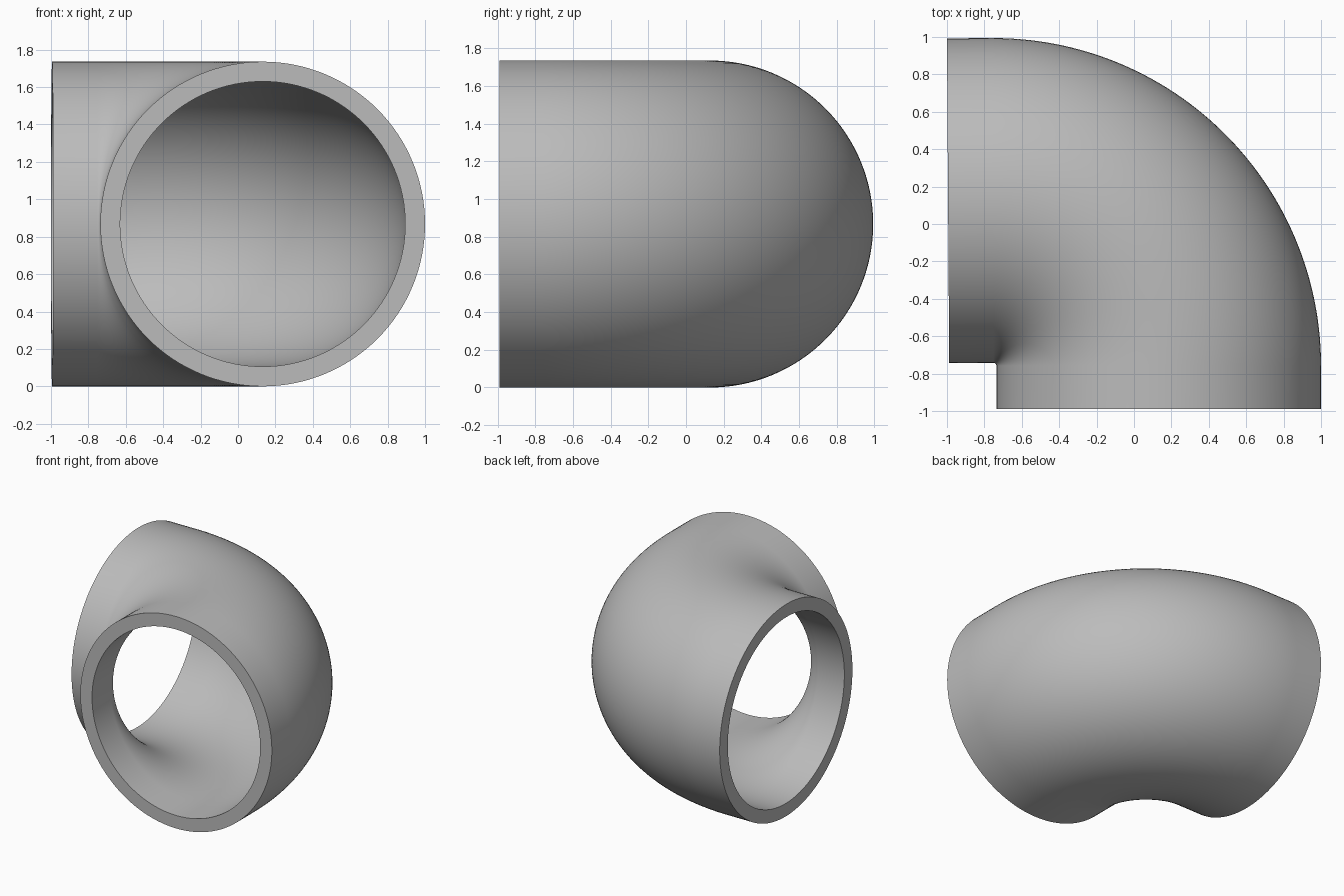
import bpy
import bmesh
import math
from mathutils import Vector

cube = bpy.data.objects.get("Cube")
if cube:
    bpy.data.objects.remove(cube, do_unlink=True)

OUTER, INNER = 0.868, 0.762      # pipe radii
BEND = 0.884                     # bend radius of the centre line
PIVOT = Vector((-0.752, -0.758, OUTER))
TURN = math.radians(90.4)
SIDES, STEPS = 128, 64
FRONT_Y, SIDE_X = -0.99, -0.994

# Plain grey material
grey = bpy.data.materials.new("plain grey")
grey.use_nodes = True
colour = (0.5, 0.5, 0.5, 1)
grey.diffuse_color = colour
grey.node_tree.nodes["Principled BSDF"].inputs["Base Color"].default_value = colour

# Centre line: short straight, quarter bend, short straight
stations = []
start = PIVOT + Vector((BEND, 0, 0))
stations.append((Vector((start.x, FRONT_Y, start.z)), Vector((1, 0, 0))))
for i in range(STEPS + 1):
    a = TURN * i / STEPS
    out = Vector((math.cos(a), math.sin(a), 0))
    stations.append((PIVOT + out * BEND, out))
last, out = stations[-1]
along = Vector((-out.y, out.x, 0))
stations.append((last + along * (last.x - SIDE_X), out))


def add_ring(bm, centre, out, radius):
    ring = []
    for k in range(SIDES):
        t = math.tau * k / SIDES
        offset = out * math.cos(t) + Vector((0, 0, math.sin(t)))
        ring.append(bm.verts.new(centre + offset * radius))
    return ring


def bridge(bm, a, b):
    for k in range(SIDES):
        n = (k + 1) % SIDES
        bm.faces.new((a[k], a[n], b[n], b[k]))


# Outer wall, bore and the two end rims
bm = bmesh.new()
outer = [add_ring(bm, c, o, OUTER) for c, o in stations]
inner = [add_ring(bm, c, o, INNER) for c, o in stations]
loop = outer + inner[::-1]
for a, b in zip(loop, loop[1:] + loop[:1]):
    bridge(bm, a, b)
bmesh.ops.recalc_face_normals(bm, faces=bm.faces)

mesh = bpy.data.meshes.new("pipe_elbow")
bm.to_mesh(mesh)
bm.free()
mesh.materials.append(grey)
elbow = bpy.data.objects.new("pipe_elbow", mesh)
bpy.context.collection.objects.link(elbow)

# Smooth walls with crisp rims
bpy.ops.object.select_all(action="DESELECT")
elbow.select_set(True)
bpy.context.view_layer.objects.active = elbow
bpy.ops.object.shade_smooth_by_angle(angle=math.radians(40))
